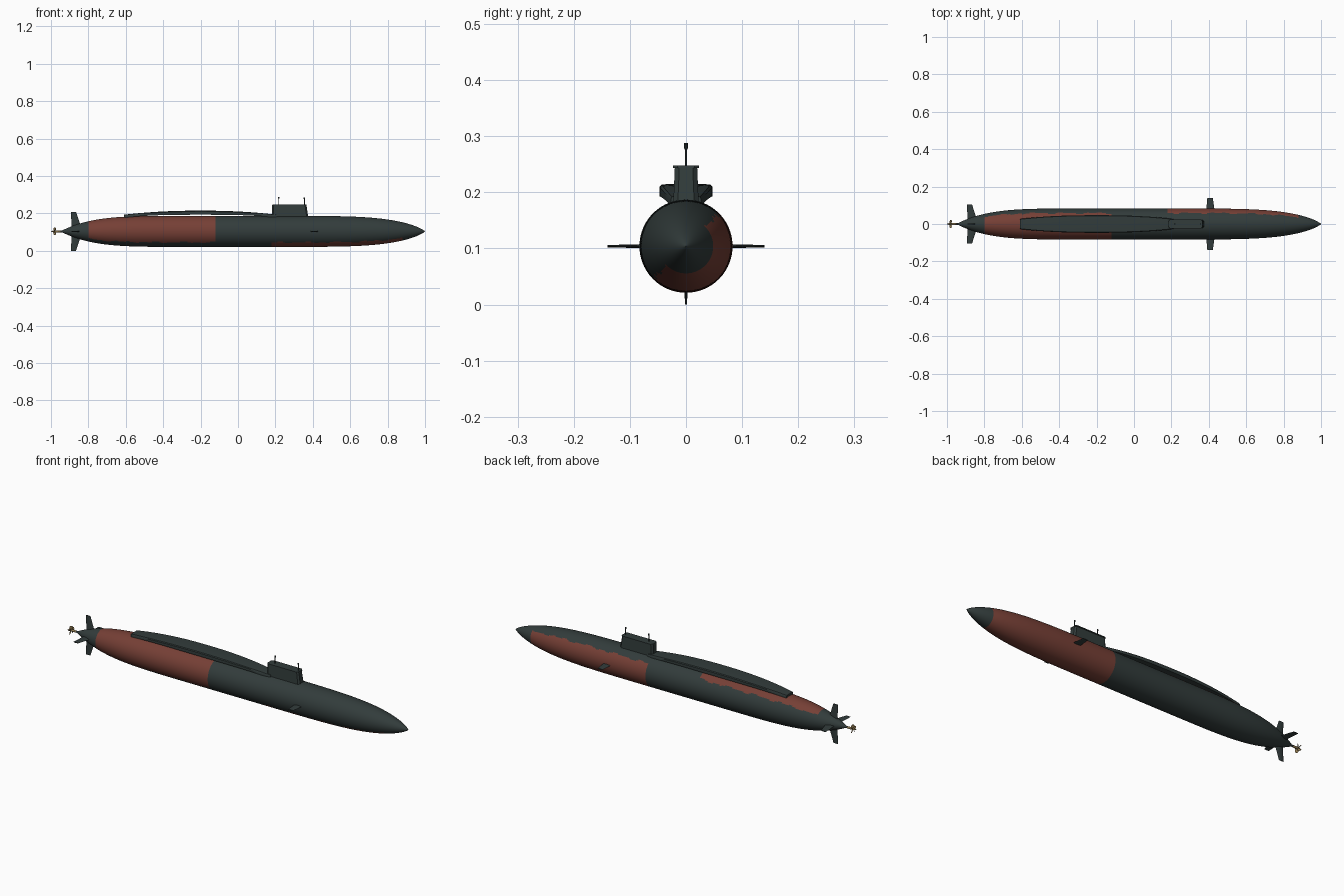
import bpy, bmesh, math
from mathutils import Matrix, Vector

cube = bpy.data.objects.get("Cube")
if cube:
    bpy.data.objects.remove(cube, do_unlink=True)

AXIS = 0.104   # height of the hull centre line
R = 0.083      # hull radius


def material(name, rgb):
    m = bpy.data.materials.new(name)
    m.use_nodes = True
    m.diffuse_color = (*rgb, 1)
    bsdf = next(n for n in m.node_tree.nodes if n.type == "BSDF_PRINCIPLED")
    bsdf.inputs["Base Color"].default_value = (*rgb, 1)
    bsdf.inputs["Roughness"].default_value = 0.7
    return m


slate = material("dark slate", (0.032, 0.045, 0.044))
red = material("oxide red", (0.18, 0.05, 0.036))
brass = material("brass", (0.27, 0.19, 0.08))


def loft(name, rings, mats, matrix=Matrix(), rule=None):
    """Skin a list of equally long point rings and cap both ends."""
    bm = bmesh.new()
    rows = [[bm.verts.new(matrix @ Vector(p)) for p in ring] for ring in rings]
    n = len(rows[0])
    for a, b in zip(rows, rows[1:]):
        for i in range(n):
            j = (i + 1) % n
            bm.faces.new((a[i], a[j], b[j], b[i]))
    bm.faces.new(rows[0][::-1])
    bm.faces.new(rows[-1])
    bmesh.ops.recalc_face_normals(bm, faces=bm.faces[:])
    if rule:
        for f in bm.faces:
            f.material_index = rule(f.calc_center_median())
    mesh = bpy.data.meshes.new(name)
    bm.to_mesh(mesh)
    bm.free()
    ob = bpy.data.objects.new(name, mesh)
    bpy.context.collection.objects.link(ob)
    for m in mats:
        mesh.materials.append(m)
    bpy.ops.object.select_all(action="DESELECT")
    ob.select_set(True)
    bpy.context.view_layer.objects.active = ob
    bpy.ops.object.shade_smooth_by_angle(angle=math.radians(35))
    return ob


def circle(x, r, n, z=AXIS):
    return [(x, r * math.cos(2 * math.pi * i / n), z + r * math.sin(2 * math.pi * i / n))
            for i in range(n)]


def lens(front, back, half, z, n=8):
    """Streamlined outline in the xy plane at height z."""
    mid, chord = (front + back) / 2, (front - back) / 2
    return [(mid + chord * math.cos(2 * math.pi * i / n),
             half * math.sin(2 * math.pi * i / n), z) for i in range(n)]


# Hull: a turned body with a rounded bow and a tapering stern
def hull_radius(x):
    if x > 0.1:
        return max(R * (1 - ((x - 0.1) / 0.9) ** 5) ** 0.8, 0.0005)
    if x < -0.2:
        return max(R * (1 - ((-0.2 - x) / 0.75) ** 4.7), 0.005)
    return R


# Painted areas: diagonal halves with a ragged edge
def hull_paint(c):
    side = (c.y - (c.z - AXIS)) / hull_radius(c.x)
    side += 0.06 * math.sin(38 * c.x) + 0.05 * math.sin(85 * c.x + 1)
    bow = 0.18 < c.x < 0.88 and side > 0
    stern = -0.8 < c.x < -0.12 and side < 0
    return 1 if bow or stern else 0


stations = [i / 100 for i in range(-95, 100)] + [0.996, 1.0]
loft("hull", [circle(x, hull_radius(x), 96) for x in stations], [slate, red], rule=hull_paint)


# Raised deck casing behind the sail
def casing_ring(x):
    t = (x + 0.2) / 0.41
    top = 0.215 - 0.022 * abs(t) ** 2.2
    low = 0.193 - 0.016 * abs(t) ** 3
    w = 0.047 - 0.020 * abs(t) ** 2.5
    half = [(w * 0.6, low), (w, low), (w, top - 0.005), (w * 0.92, top - 0.001), (w * 0.5, top)]
    return [(x, y, z) for y, z in half] + [(x, -y, z) for y, z in reversed(half)]


loft("deck_casing", [casing_ring(-0.61 + 0.82 * i / 30) for i in range(31)], [slate])


# Sail with a slightly wider top plate
def rounded_box(back, front, half, z, c=0.008):
    pts = [(front - c, half), (back + c, half), (back, half - c), (back, c - half),
           (back + c, -half), (front - c, -half), (front, c - half), (front, half - c)]
    return [(x, y, z) for x, y in pts]


loft("sail", [rounded_box(0.182, 0.377, 0.023, 0.17),
              rounded_box(0.183, 0.366, 0.020, 0.244)], [slate])
loft("sail_top", [rounded_box(0.183, 0.367, 0.0235, 0.243),
                  rounded_box(0.184, 0.366, 0.0235, 0.248)], [slate])

# Masts
for name, x, top in (("rear_mast", 0.218, 0.288), ("front_mast", 0.355, 0.286)):
    rings = [[(x + r * math.cos(a * math.pi / 5), r * math.sin(a * math.pi / 5), z)
              for a in range(10)]
             for r, z in ((0.002, 0.24), (0.002, top - 0.01), (0.0035, top - 0.008), (0.0035, top))]
    loft(name, rings, [slate])


# Control surfaces: built pointing up from the centre line, then rolled into place
def fin(name, roll, root, tip, base, span):
    place = Matrix.Translation((0, 0, AXIS)) @ Matrix.Rotation(roll, 4, "X")
    loft(name, [lens(*root, 0.004, base), lens(*tip, 0.002, span)], [slate], place)


quarter = math.pi / 2
for name, turn in (("upper_rudder", 0), ("right_stern_plane", 1),
                   ("lower_rudder", 2), ("left_stern_plane", 3)):
    fin(name, turn * quarter, (-0.835, -0.888), (-0.866, -0.894), 0.01, 0.104)
for name, turn in (("right_bow_plane", 1), ("left_bow_plane", 3)):
    fin(name, turn * quarter, (0.433, 0.385), (0.421, 0.392), 0.06, 0.14)

# Propeller hub and blades
loft("propeller_hub", [circle(x, r, 12) for x, r in
                       ((-0.945, 0.005), (-0.97, 0.006), (-0.988, 0.005), (-1.0, 0.001))], [brass])
for k in range(5):
    place = (Matrix.Translation((-0.98, 0, AXIS)) @ Matrix.Rotation(k * math.tau / 5, 4, "X")
             @ Matrix.Rotation(math.radians(40), 4, "Z"))
    loft(f"propeller_blade_{k + 1}",
         [lens(c, -c, 0.001, z) for c, z in ((0.004, 0.003), (0.009, 0.013), (0.005, 0.022))],
         [brass], place)
